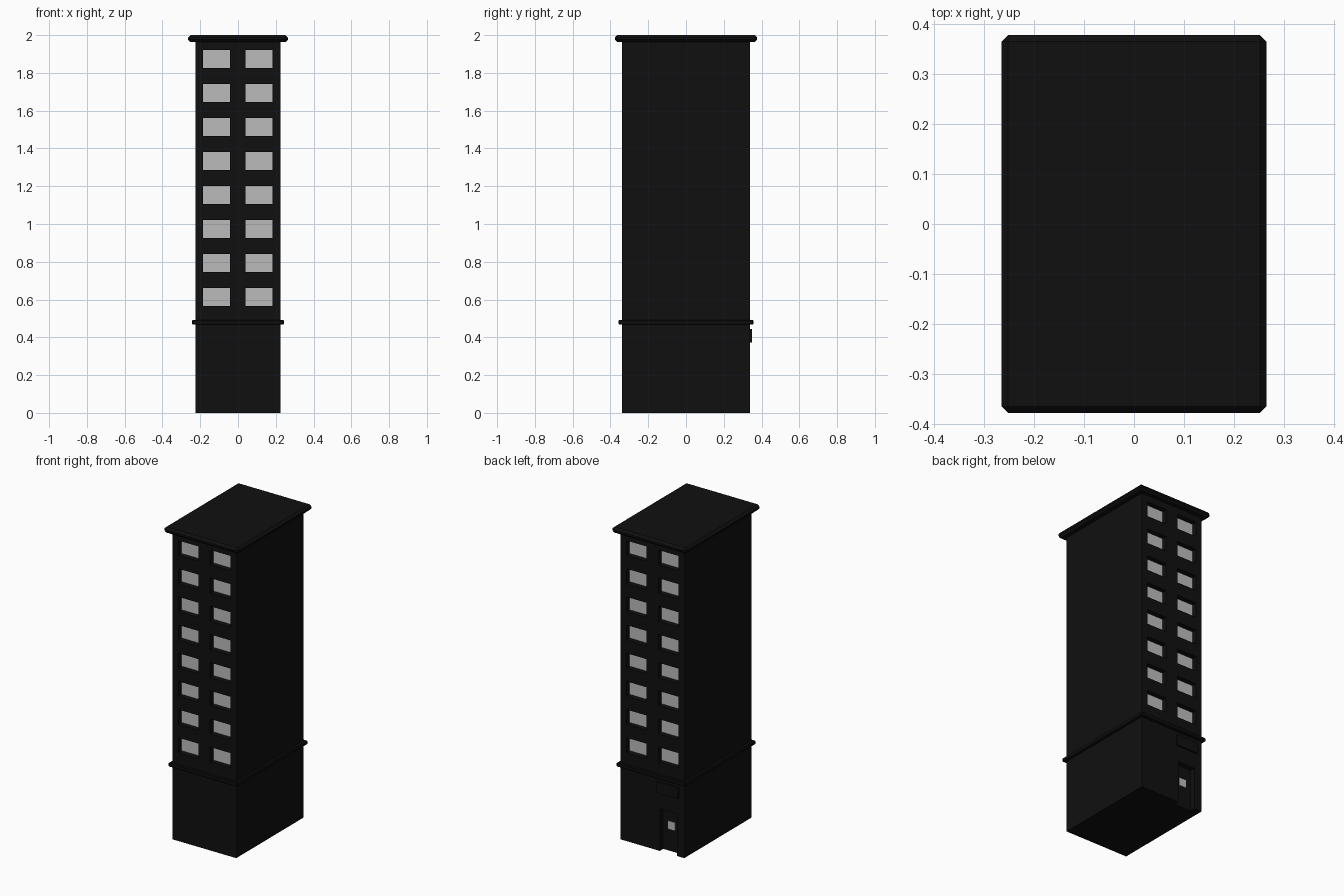
import bpy, bmesh
from mathutils import Matrix, Vector

if "Cube" in bpy.data.objects:
    bpy.data.objects.remove(bpy.data.objects["Cube"])


def material(name, rgb):
    m = bpy.data.materials.new(name)
    m.diffuse_color = (*rgb, 1)
    m.use_nodes = True
    m.node_tree.nodes["Principled BSDF"].inputs["Base Color"].default_value = m.diffuse_color
    return m


black = material("black wall", (0.005, 0.005, 0.005))
grey = material("window grey", (0.5, 0.5, 0.5))


def boxes(name, parts, mat):
    """One object made of boxes, each given as (x0, x1, y0, y1, z0, z1)."""
    bm = bmesh.new()
    for x0, x1, y0, y1, z0, z1 in parts:
        mid = Vector((x0 + x1, y0 + y1, z0 + z1)) / 2
        size = Matrix.Diagonal((x1 - x0, y1 - y0, z1 - z0, 1))
        bmesh.ops.create_cube(bm, size=1, matrix=Matrix.Translation(mid) @ size)
    me = bpy.data.meshes.new(name)
    bm.to_mesh(me)
    bm.free()
    me.materials.append(mat)
    ob = bpy.data.objects.new(name, me)
    bpy.context.collection.objects.link(ob)
    return ob


def bevel(ob, width):
    mod = ob.modifiers.new("bevel", "BEVEL")
    mod.width = width
    mod.segments = 1


HX, HY = 0.225, 0.339      # half size of the tower
DEPTH = 0.035              # window and door recess
DOOR_X = -0.112

# Window niches and panes on front and back
niches, panes = [], []
for row in range(8):
    z = 0.613 + 0.18 * row
    for cx in (-0.114, 0.112):
        x0, x1, z0, z1 = cx - 0.071, cx + 0.071, z - 0.0475, z + 0.0475
        for s in (-1, 1):
            back = HY - DEPTH
            niches.append((x0, x1, *sorted((s * back, s * (HY + 0.05))), z0, z1))
            panes.append((x0, x1, *sorted((s * (back - 0.002), s * (back + 0.003))), z0, z1))

# Door opening in the back wall
niches.append((DOOR_X - 0.06, DOOR_X + 0.06, HY - DEPTH, HY + 0.05, -0.05, 0.27))

# Tower walls with the niches cut out
body = boxes("tower_walls", [(-HX, HX, -HY, HY, 0, 1.975)], black)
cutter = boxes("niche_cutter", niches, black)
cutter.hide_render = True
cutter.hide_viewport = False
cutter.display_type = "WIRE"
cut = body.modifiers.new("niches", "BOOLEAN")
cut.operation = "DIFFERENCE"
cut.solver = "EXACT"
cut.object = cutter

boxes("window_panes", panes, grey)

# Door glass and the plate above the door
boxes("door_glass", [(DOOR_X - 0.025, DOOR_X + 0.025, HY - DEPTH - 0.002, HY - DEPTH + 0.003,
                      0.14, 0.19)], grey)
boxes("plate_above_door", [(DOOR_X - 0.075, DOOR_X + 0.075, HY - 0.005, 0.35, 0.372, 0.443)], black)

# Belt ledge and roof slab
belt = boxes("belt_ledge", [(-0.243, 0.243, -0.357, 0.357, 0.467, 0.491)], black)
bevel(belt, 0.004)
roof = boxes("roof_slab", [(-0.264, 0.264, -0.377, 0.377, 1.963, 2.0)], black)
bevel(roof, 0.013)
